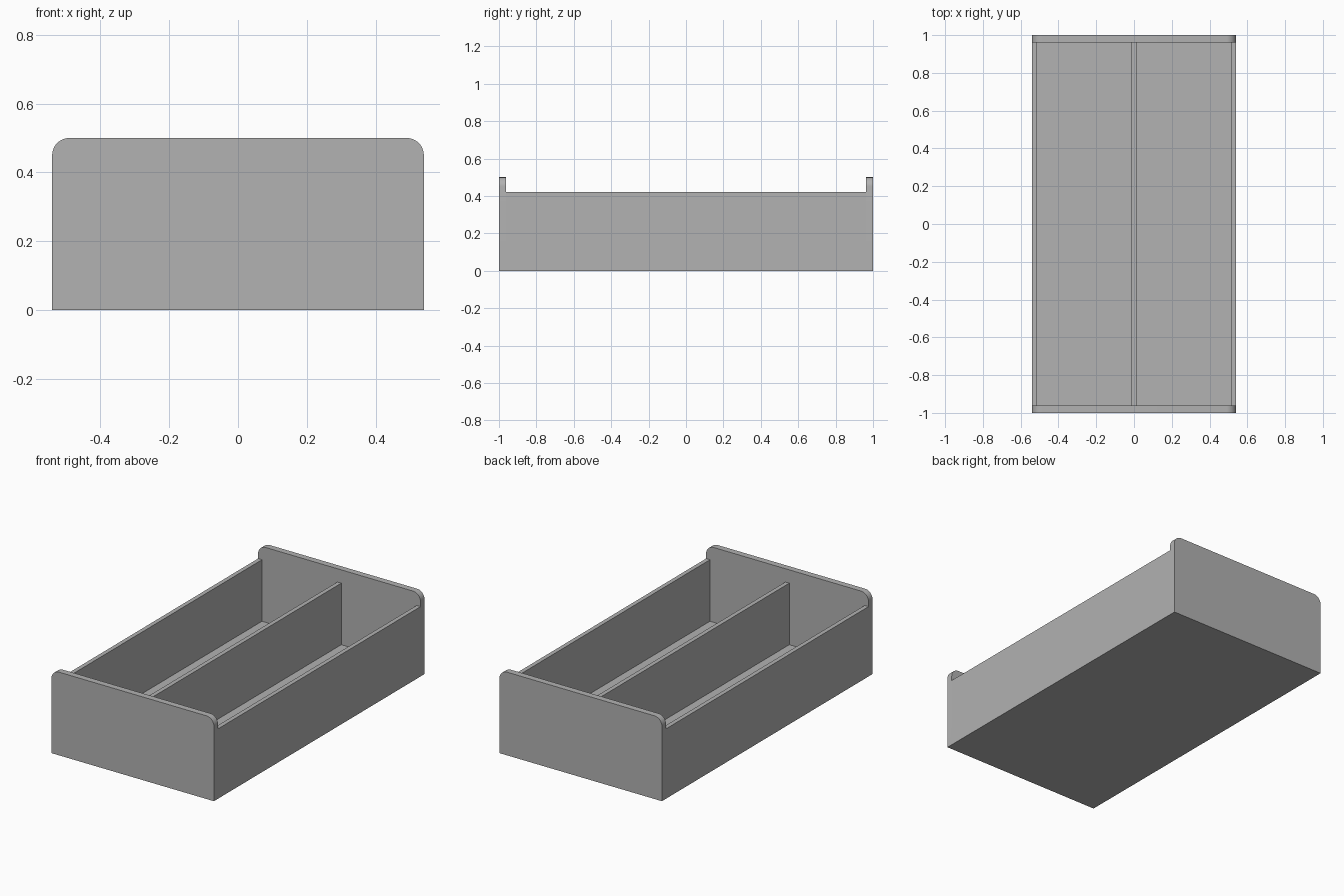
import bpy, bmesh
from math import sin, cos, pi

if "Cube" in bpy.data.objects:
    bpy.data.objects.remove(bpy.data.objects["Cube"], do_unlink=True)

# Overall sizes
HALF_W, HALF_L = 0.54, 1.0
END_H, WALL_H = 0.50, 0.42
END_T, WALL_T, FLOOR_T = 0.038, 0.026, 0.05
RADIUS, STEPS = 0.05, 10

# Single grey material
grey = bpy.data.materials.new("plain grey")
grey.use_nodes = True
colour = (0.445, 0.445, 0.445, 1)
grey.diffuse_color = colour
grey.node_tree.nodes["Principled BSDF"].inputs["Base Color"].default_value = colour


def finish(name, bm):
    bmesh.ops.recalc_face_normals(bm, faces=bm.faces)
    mesh = bpy.data.meshes.new(name)
    bm.to_mesh(mesh)
    bm.free()
    mesh.materials.append(grey)
    obj = bpy.data.objects.new(name, mesh)
    bpy.context.collection.objects.link(obj)
    return obj


def box(name, x, y, z):
    """Box from (low, high) ranges on each axis."""
    bm = bmesh.new()
    bmesh.ops.create_cube(bm, size=1)
    for v in bm.verts:
        v.co = [(lo + hi) / 2 + c * (hi - lo) for c, (lo, hi) in zip(v.co, (x, y, z))]
    return finish(name, bm)


def end_panel(name, y):
    """Upright panel with rounded top corners, extruded in depth."""
    bm = bmesh.new()
    profile = [(-HALF_W, 0), (HALF_W, 0)]
    for side, start in ((1, 0), (-1, pi / 2)):
        for i in range(STEPS + 1):
            a = start + i / STEPS * pi / 2
            profile.append((side * (HALF_W - RADIUS) + RADIUS * cos(a),
                            END_H - RADIUS + RADIUS * sin(a)))
    face = bm.faces.new([bm.verts.new((px, y, pz)) for px, pz in profile])
    out = bmesh.ops.extrude_face_region(bm, geom=[face])
    verts = [g for g in out["geom"] if isinstance(g, bmesh.types.BMVert)]
    bmesh.ops.translate(bm, verts=verts, vec=(0, END_T, 0))
    obj = finish(name, bm)
    bpy.ops.object.select_all(action="DESELECT")
    obj.select_set(True)
    bpy.context.view_layer.objects.active = obj
    bpy.ops.object.shade_smooth_by_angle()


# End panels
end_panel("front_panel", -HALF_L)
end_panel("back_panel", HALF_L - END_T)

# Floor, side walls and divider fitted between the ends
inner_x, inner_y = HALF_W - WALL_T, HALF_L - END_T
span = (-inner_y, inner_y)
box("floor", (-inner_x, inner_x), span, (0, FLOOR_T))
box("left_wall", (inner_x, HALF_W), span, (0, WALL_H))
box("right_wall", (-HALF_W, -inner_x), span, (0, WALL_H))
box("divider", (-WALL_T / 2, WALL_T / 2), span, (FLOOR_T, WALL_H))
